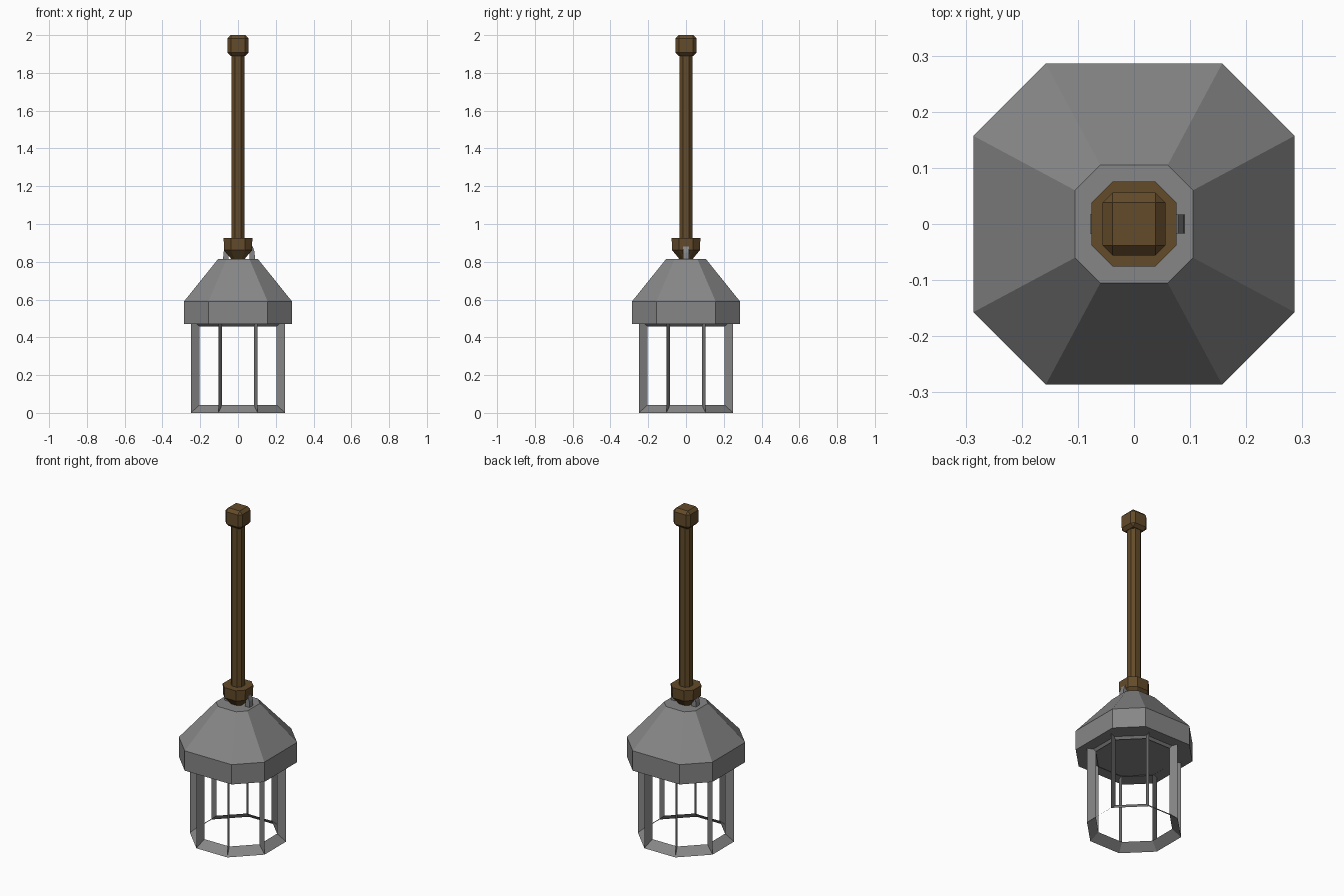
import bpy
import bmesh

cube = bpy.data.objects.get("Cube")
if cube:
    bpy.data.objects.remove(cube, do_unlink=True)


def material(name, rgb):
    m = bpy.data.materials.new(name)
    m.use_nodes = True
    m.diffuse_color = (*rgb, 1)
    m.node_tree.nodes["Principled BSDF"].inputs["Base Color"].default_value = (*rgb, 1)
    return m


grey = material("iron grey", (0.24, 0.24, 0.24))
brown = material("dark bronze", (0.125, 0.07, 0.023))


def finish(bm, name, mat):
    bmesh.ops.recalc_face_normals(bm, faces=bm.faces)
    mesh = bpy.data.meshes.new(name)
    bm.to_mesh(mesh)
    bm.free()
    mesh.materials.append(mat)
    obj = bpy.data.objects.new(name, mesh)
    bpy.context.collection.objects.link(obj)
    return obj


def octagon(h, c):
    """Square of half width h with corners cut, flat sides reaching +-c."""
    return [(c, -h), (h, -c), (h, c), (c, h), (-c, h), (-h, c), (-h, -c), (-c, -h)]


def add_ring(bm, h, c, z):
    return [bm.verts.new((x, y, z)) for x, y in octagon(h, c)]


def bridge(bm, a, b):
    for i in range(8):
        j = (i + 1) % 8
        bm.faces.new((a[i], a[j], b[j], b[i]))


def loft(name, levels, mat):
    """Closed octagonal solid through (half width, corner, z) levels."""
    bm = bmesh.new()
    rings = [add_ring(bm, *lv) for lv in levels]
    for a, b in zip(rings, rings[1:]):
        bridge(bm, a, b)
    bm.faces.new(rings[0])
    bm.faces.new(rings[-1])
    return finish(bm, name, mat)


# Roof with vertical skirt
loft("roof", [(0.286, 0.157, 0.47), (0.286, 0.157, 0.59), (0.105, 0.06, 0.815)], grey)

# Open cage: thin radial posts between slanted top and bottom rings
bm = bmesh.new()
bottom_out = add_ring(bm, 0.25, 0.1036, 0.0)
bottom_in = add_ring(bm, 0.203, 0.084, 0.043)
top_in = add_ring(bm, 0.203, 0.084, 0.457)
top_out = add_ring(bm, 0.25, 0.1036, 0.5)
bridge(bm, bottom_out, bottom_in)
bridge(bm, top_in, top_out)
for i in range(8):
    bm.faces.new((bottom_out[i], bottom_in[i], top_in[i], top_out[i]))
finish(bm, "cage", grey)

# Collar, hanging rod and ceiling cap
loft("collar", [(0.034, 0.018, 0.813), (0.074, 0.038, 0.862), (0.076, 0.038, 0.925)], brown)
loft("rod", [(0.035, 0.017, 0.88), (0.035, 0.017, 1.91)], brown)

bm = bmesh.new()
bmesh.ops.create_cube(bm, size=1)
for v in bm.verts:
    v.co = (v.co.x * 0.112, v.co.y * 0.112, v.co.z * 0.11 + 1.945)
bmesh.ops.bevel(bm, geom=bm.edges[:], offset=0.018, segments=1, affect='EDGES')
finish(bm, "ceiling_cap", brown)

# Lugs on each side of the collar
profile = [(0.06, 0.81), (0.09, 0.81), (0.088, 0.85), (0.078, 0.88), (0.064, 0.88)]
for name, side, shift in (("left_lug", 1, 0.0), ("right_lug", -1, 0.011)):
    bm = bmesh.new()
    caps = [[bm.verts.new((side * x + shift, y, z)) for x, z in profile] for y in (-0.017, 0.017)]
    n = len(profile)
    for i in range(n):
        j = (i + 1) % n
        bm.faces.new((caps[0][i], caps[0][j], caps[1][j], caps[1][i]))
    for cap in caps:
        bm.faces.new(cap)
    finish(bm, name, grey)
